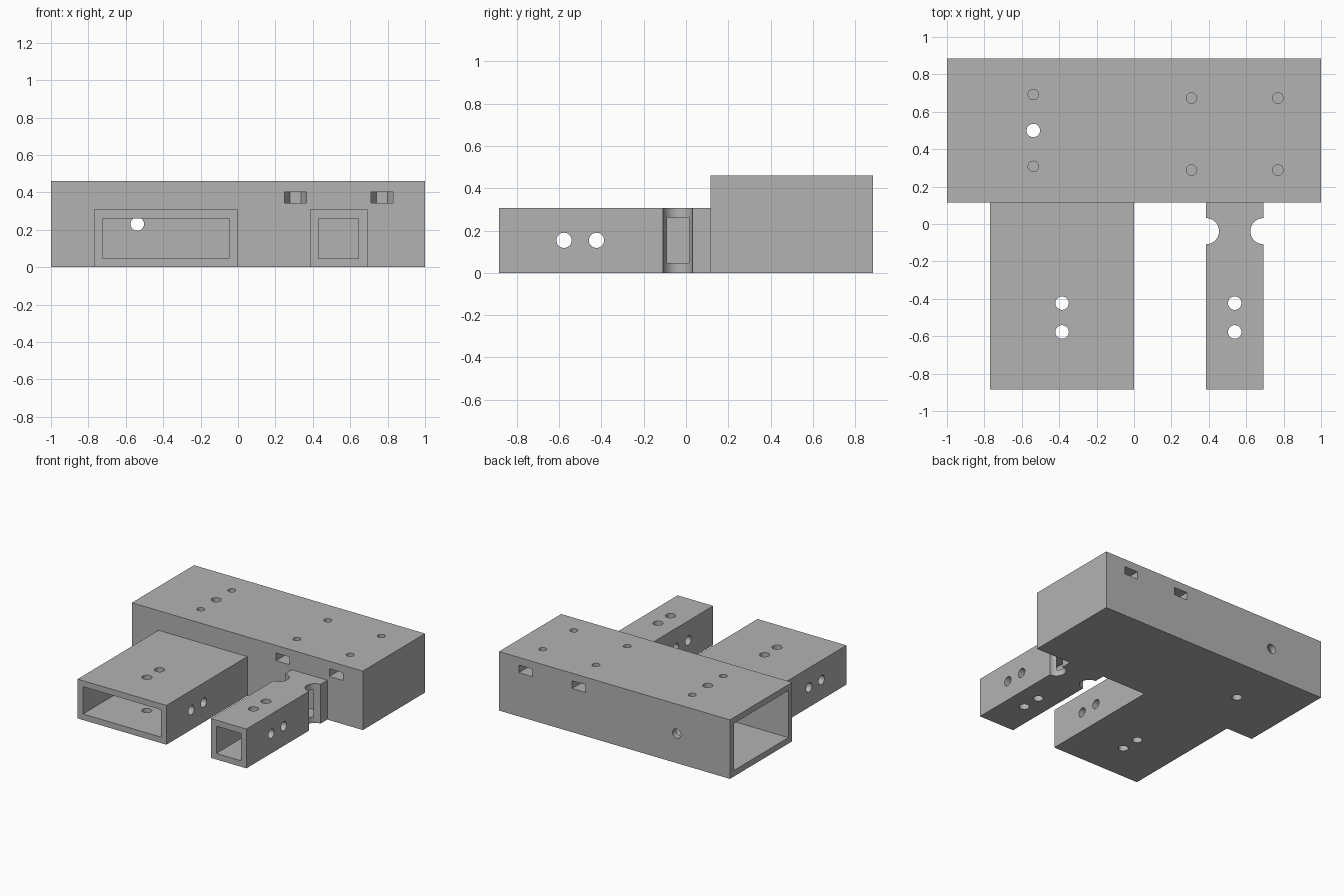
import bpy, bmesh, math
from mathutils import Matrix, Vector

if "Cube" in bpy.data.objects:
    bpy.data.objects.remove(bpy.data.objects["Cube"])

U = 2 / 13                 # design module
WALL = 0.047               # tube wall thickness
FRONT, BACK = 0.1154, 0.8846
BLOCK_H, LEG_H = 3 * U, 2 * U
LEG_END = -0.8846
BOLT, SCREW, NOTCH = 0.036, 0.028, 0.07

grey = bpy.data.materials.new("plain grey")
grey.diffuse_color = (0.45, 0.45, 0.45, 1)
grey.use_nodes = True
grey.node_tree.nodes["Principled BSDF"].inputs["Base Color"].default_value = grey.diffuse_color


def finish(name, bm):
    bmesh.ops.recalc_face_normals(bm, faces=bm.faces)
    me = bpy.data.meshes.new(name)
    bm.to_mesh(me)
    bm.free()
    me.materials.append(grey)
    ob = bpy.data.objects.new(name, me)
    bpy.context.scene.collection.objects.link(ob)
    return ob


def box(name, lo, hi):
    lo, hi = Vector(lo), Vector(hi)
    bm = bmesh.new()
    bmesh.ops.create_cube(bm, size=1, matrix=Matrix.Translation((lo + hi) / 2)
                          @ Matrix.Diagonal((*(hi - lo), 1)))
    return finish(name, bm)


def rod(name, centre, radius, length, axis="Z", sides=40):
    rot = {"X": Matrix.Rotation(math.pi / 2, 4, "Y"),
           "Y": Matrix.Rotation(math.pi / 2, 4, "X"),
           "Z": Matrix.Identity(4)}[axis]
    bm = bmesh.new()
    bmesh.ops.create_cone(bm, cap_ends=True, segments=sides, radius1=radius,
                          radius2=radius, depth=length,
                          matrix=Matrix.Translation(centre) @ rot)
    return finish(name, bm)


def nut_slot(x, y_hole, y_open):
    """Pocket with a half-hexagon inner end, open towards y_open."""
    r, s = 0.059, (1 if y_open < y_hole else -1)
    h = r * math.sqrt(3) / 2
    plan = [(x - r, y_open), (x + r, y_open), (x + r, y_hole),
            (x + r / 2, y_hole + s * h), (x - r / 2, y_hole + s * h), (x - r, y_hole)]
    bm = bmesh.new()
    face = bm.faces.new([bm.verts.new((a, b, 0.342)) for a, b in plan])
    top = bmesh.ops.extrude_face_region(bm, geom=[face])["geom"]
    bmesh.ops.translate(bm, vec=(0, 0, 0.06),
                        verts=[v for v in top if isinstance(v, bmesh.types.BMVert)])
    return finish("nut_slot_cutter", bm)


body = box("socket_bracket", (-1, FRONT, 0), (1, BACK, BLOCK_H))
legs = [(-5 * U, 0), (2.5 * U, 4.5 * U)]

# Two square-section legs joined to the block
adds = [box("leg", (a, LEG_END, 0), (b, FRONT + 0.03, LEG_H)) for a, b in legs]

# Hollow of the block, open at the left end
cuts = [box("block_hollow", (-1.1, FRONT + WALL, WALL),
            (-0.077, BACK - WALL, BLOCK_H - WALL))]

# Hollows and crossing bolt holes of the legs
for a, b in legs:
    cuts.append(box("leg_hollow", (a + WALL, LEG_END - 0.1, WALL),
                    (b - WALL, FRONT, LEG_H - WALL)))
    for k in (3.5, 4.5):
        c = ((a + b) / 2, FRONT - k * U, LEG_H / 2)
        cuts.append(rod("leg_hole", c, BOLT, 0.5))
        cuts.append(rod("leg_side_hole", c, BOLT, (b - a) + 0.1, "X"))

# Round notches either side of the narrow leg
for x in legs[1]:
    cuts.append(rod("notch", (x, FRONT - U, LEG_H / 2), NOTCH, 0.5, sides=64))

# Bolt holes and screw holes at the hollow end of the block
X0, YC = -3.5 * U, 0.5
cuts.append(rod("block_hole", (X0, YC, 0.23), BOLT, 0.7))
cuts.append(rod("block_cross_hole", (X0, YC, BLOCK_H / 2), BOLT, 0.96, "Y"))
for y in (YC - 1.25 * U, YC + 1.25 * U):
    cuts.append(rod("screw_hole", (X0, y, BLOCK_H), SCREW, 0.2))

# Screw holes with nut slots at the solid end
for x in (2 * U, 5 * U):
    for y, edge in ((0.288, FRONT - 0.05), (0.673, BACK + 0.05)):
        cuts.append(rod("screw_hole", (x, y, 0.4), SCREW, 0.3))
        cuts.append(nut_slot(x, y, edge))

# Join and cut, then keep only the finished body
for ob, op in [(o, "UNION") for o in adds] + [(o, "DIFFERENCE") for o in cuts]:
    ob.hide_render = True
    m = body.modifiers.new(ob.name, "BOOLEAN")
    m.object, m.operation, m.solver = ob, op, "EXACT"
bpy.context.view_layer.update()
dg = bpy.context.evaluated_depsgraph_get()
mesh = bpy.data.meshes.new_from_object(body.evaluated_get(dg))
body.modifiers.clear()
body.data = mesh
for ob in adds + cuts:
    bpy.data.objects.remove(ob)

mesh.materials.clear()
mesh.materials.append(grey)
for p in mesh.polygons:
    p.material_index = 0
bpy.context.view_layer.objects.active = body
body.select_set(True)
bpy.ops.object.shade_smooth_by_angle(angle=math.radians(30))
